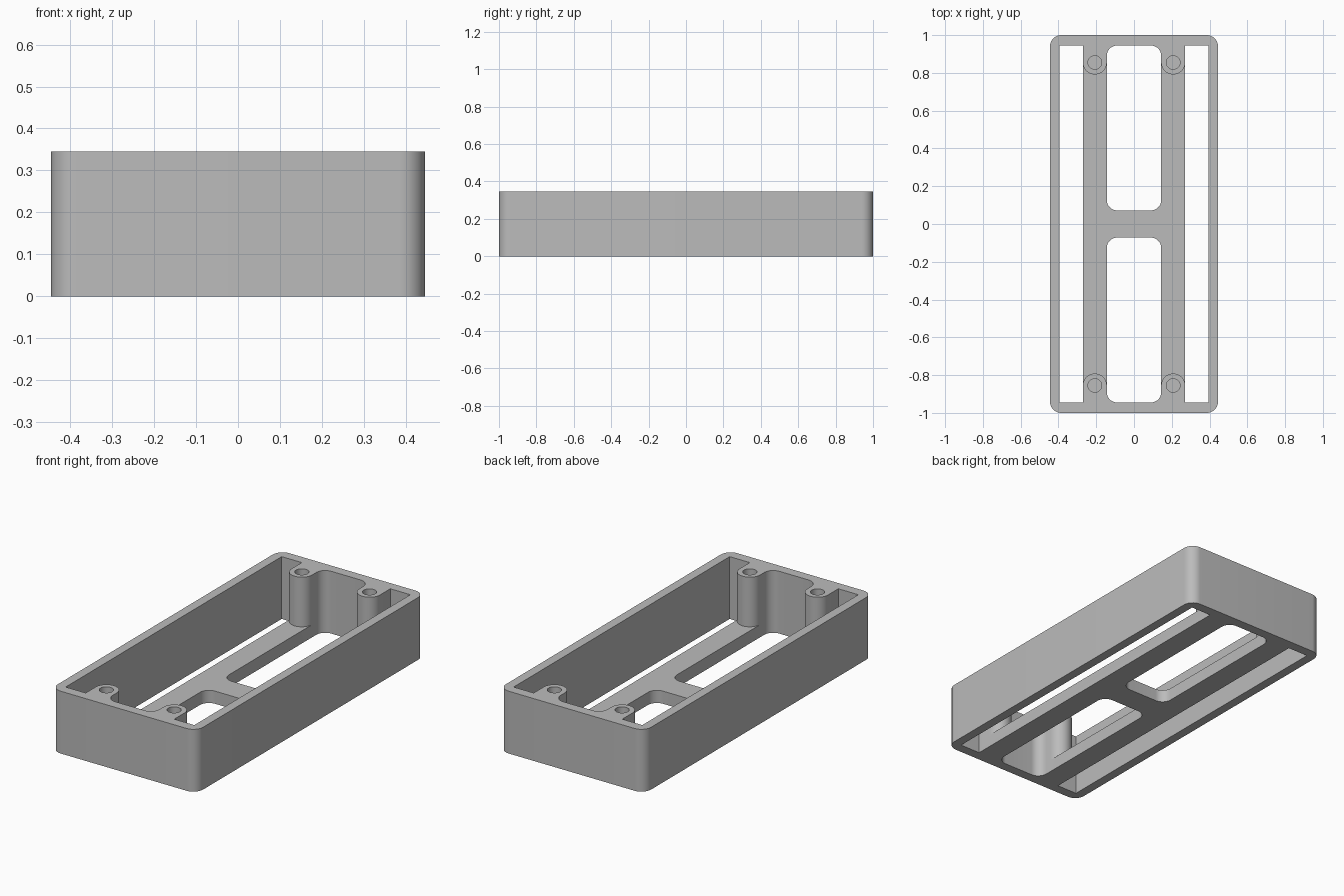
import bpy, bmesh, math
from mathutils import Vector

cube = bpy.data.objects.get("Cube")
if cube:
    bpy.data.objects.remove(cube, do_unlink=True)

WIDTH, LENGTH, HEIGHT = 0.89, 2.0, 0.345
FLOOR = 0.07
POST_X, POST_Y, POST_R = 0.2075, 0.855, 0.0635
INNER_Y = 0.945

grey = bpy.data.materials.new("plain grey")
grey.use_nodes = True
colour = (0.5, 0.5, 0.5, 1)
grey.diffuse_color = colour
grey.node_tree.nodes["Principled BSDF"].inputs["Base Color"].default_value = colour


def arc(cx, cy, r, start, end, steps=12):
    """Points on an arc, angles in degrees."""
    angles = [math.radians(start + (end - start) * i / steps) for i in range(steps + 1)]
    return [(cx + r * math.cos(a), cy + r * math.sin(a)) for a in angles]


def rounded_rect(x0, x1, y0, y1, r):
    return (arc(x1 - r, y1 - r, r, 0, 90) + arc(x0 + r, y1 - r, r, 90, 180)
            + arc(x0 + r, y0 + r, r, 180, 270) + arc(x1 - r, y0 + r, r, 270, 360))


def prism(name, outline, z0, z1):
    """Extrude a closed outline from z0 to z1."""
    bm = bmesh.new()
    face = bm.faces.new([bm.verts.new((x, y, z0)) for x, y in outline])
    top = bmesh.ops.extrude_face_region(bm, geom=[face])["geom"]
    bmesh.ops.translate(bm, vec=Vector((0, 0, z1 - z0)),
                        verts=[v for v in top if isinstance(v, bmesh.types.BMVert)])
    bmesh.ops.recalc_face_normals(bm, faces=bm.faces)
    mesh = bpy.data.meshes.new(name)
    bm.to_mesh(mesh)
    bm.free()
    mesh.materials.append(grey)
    obj = bpy.data.objects.new(name, mesh)
    bpy.context.collection.objects.link(obj)
    return obj


# Solid block with rounded upright corners
tray = prism("tray", rounded_rect(-WIDTH / 2, WIDTH / 2, -LENGTH / 2, LENGTH / 2, 0.06), 0, HEIGHT)

cutters = []


def cut(name, outline, z0, z1=HEIGHT + 0.1):
    cutters.append(prism(name, outline, z0, z1))


for side in (-1, 1):
    # Long side slots, through the whole height
    x0, x1 = sorted((side * 0.271, side * 0.394))
    cut("side_slot_cutter", [(x0, -INNER_Y), (x1, -INNER_Y), (x1, INNER_Y), (x0, INNER_Y)], -0.1)
    # Rounded floor windows
    y0, y1 = sorted((side * 0.072, side * INNER_Y))
    cut("window_cutter", rounded_rect(-0.144, 0.144, y0, y1, 0.055), -0.1)

# Space above the floor, with hollows left around the posts
end = ([(0.33, POST_Y)] + arc(POST_X, POST_Y, POST_R, 360, 180, 24)
       + arc(-POST_X, POST_Y, POST_R, 360, 180, 24) + [(-0.33, POST_Y)])
cut("cavity_cutter", end + [(-x, -y) for x, y in end], FLOOR)

# Blind screw holes in the posts
for sx in (-1, 1):
    for sy in (-1, 1):
        cut("screw_hole_cutter", arc(sx * POST_X, sy * POST_Y, 0.036, 0, 345, 23), FLOOR)

# Carve the block and discard the cutters
bpy.context.view_layer.objects.active = tray
for cutter in cutters:
    cutter.hide_render = True
    mod = tray.modifiers.new("carve", "BOOLEAN")
    mod.operation = "DIFFERENCE"
    mod.solver = "EXACT"
    mod.object = cutter
    bpy.ops.object.modifier_apply(modifier=mod.name)
for cutter in cutters:
    bpy.data.objects.remove(cutter, do_unlink=True)

bpy.ops.object.select_all(action="DESELECT")
tray.select_set(True)
bpy.ops.object.shade_smooth_by_angle(angle=math.radians(30))
